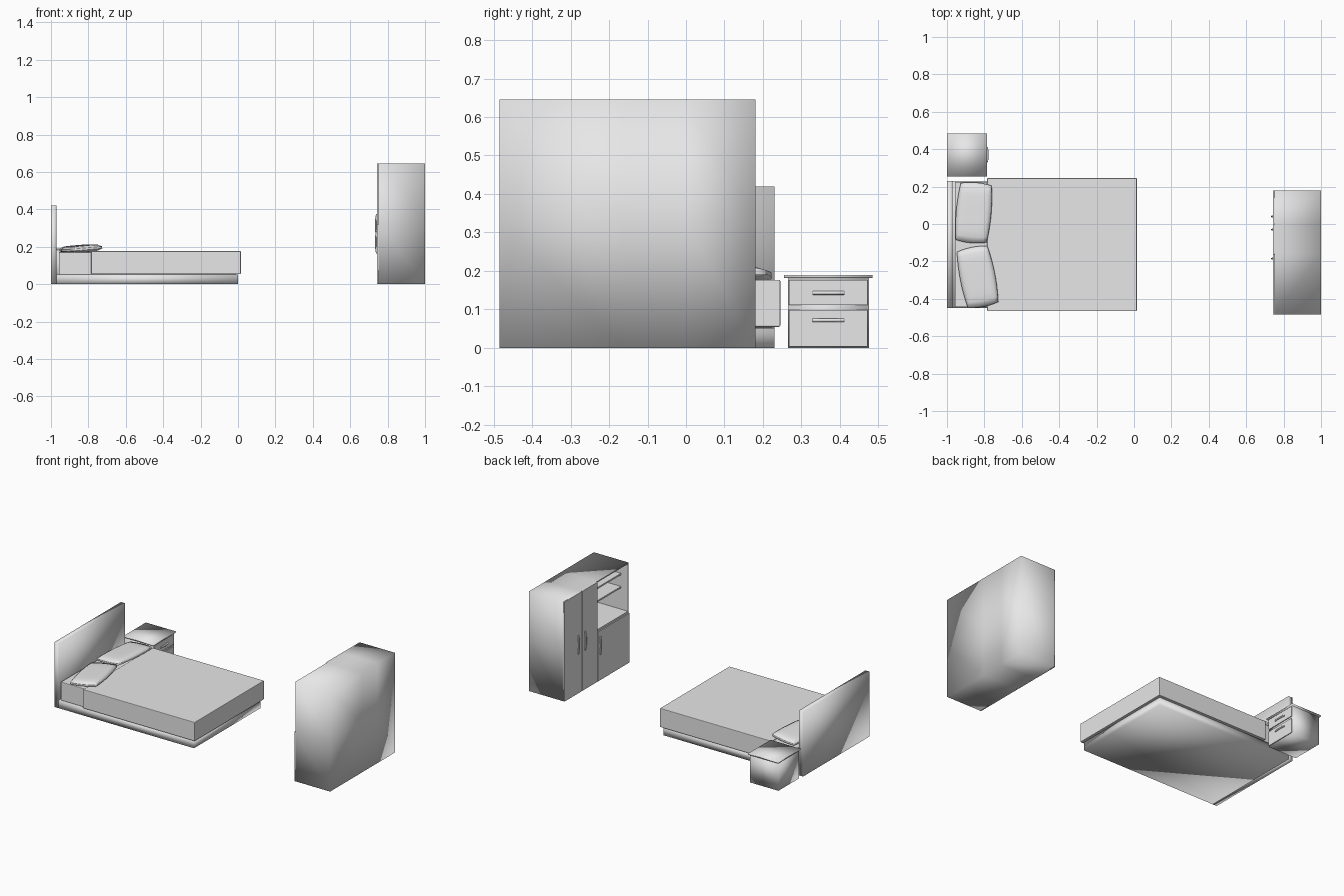
import bpy, bmesh, math
from mathutils import Vector, Matrix

if "Cube" in bpy.data.objects:
    bpy.data.objects.remove(bpy.data.objects["Cube"], do_unlink=True)

grey = bpy.data.materials.new("plain_grey")
grey.use_nodes = True
grey.diffuse_color = (0.8, 0.8, 0.8, 1)
grey.node_tree.nodes["Principled BSDF"].inputs["Base Color"].default_value = (0.8, 0.8, 0.8, 1)


def add_object(name, data):
    obj = bpy.data.objects.new(name, data)
    data.materials.append(grey)
    bpy.context.collection.objects.link(obj)
    return obj


def from_bmesh(name, bm, smooth=False):
    bmesh.ops.recalc_face_normals(bm, faces=bm.faces)
    for f in bm.faces:
        f.smooth = smooth
    mesh = bpy.data.meshes.new(name)
    bm.to_mesh(mesh)
    bm.free()
    return add_object(name, mesh)


def box_mesh(x, y, z):
    """Box mesh spanning three (low, high) ranges."""
    bm = bmesh.new()
    size = [b - a for a, b in (x, y, z)]
    mid = [(a + b) / 2 for a, b in (x, y, z)]
    bmesh.ops.create_cube(bm, size=1, matrix=Matrix.Translation(mid) @ Matrix.Diagonal(size + [1]))
    return bm


def box(name, x, y, z, smooth=False, bevel=0):
    obj = from_bmesh(name, box_mesh(x, y, z), smooth)
    if bevel:
        mod = obj.modifiers.new("soft_edges", "BEVEL")
        mod.width, mod.segments = bevel, 2
    return obj


def handle(name, centre, along, out, length, reach, radius):
    """Bowed pull handle: a round bar rising from the front and returning."""
    curve = bpy.data.curves.new(name, "CURVE")
    curve.dimensions = "3D"
    curve.bevel_depth, curve.bevel_resolution = radius, 2
    curve.use_fill_caps = True
    steps = 10
    spline = curve.splines.new("POLY")
    spline.points.add(steps)
    for i, p in enumerate(spline.points):
        t = 2 * i / steps - 1
        pos = Vector(centre) + Vector(along) * t * length / 2 + Vector(out) * reach * (1 - t ** 4)
        p.co = (*pos, 1)
    spline.use_smooth = True
    return add_object(name, curve)


# Bed: headboard, plinth, mattress and cover
box("headboard", (-1, -0.97), (-0.45, 0.23), (0, 0.42), smooth=True)
box("bed_base", (-0.97, 0), (-0.45, 0.23), (0, 0.052), smooth=True)
box("mattress", (-0.958, -0.01), (-0.445, 0.225), (0.052, 0.172), bevel=0.004)
box("bed_cover", (-0.785, 0.015), (-0.465, 0.245), (0.055, 0.177), bevel=0.003)


# Pillows: a subdivided block puffed in the middle and pinched at the rim
def pillow(name, centre, turn):
    bm = bmesh.new()
    bmesh.ops.create_cube(bm, size=2)
    bmesh.ops.subdivide_edges(bm, edges=bm.edges, cuts=9, use_grid_fill=True)
    for v in bm.verts:
        u, w, h = v.co
        puff = 0.3 + 0.7 * math.sqrt((1 - u ** 4) * (1 - w ** 4))
        v.co = (0.094 * u * (1 - 0.12 * w * w), 0.162 * w * (1 - 0.06 * u * u), 0.019 * h * puff)
    obj = from_bmesh(name, bm, True)
    obj.location = centre
    obj.rotation_euler = (0, math.radians(-5), math.radians(turn))


pillow("left_pillow", (-0.857, 0.06, 0.19), -5)
pillow("right_pillow", (-0.836, -0.283, 0.19), 11)

# Nightstand: body, top, two drawers with handles
box("nightstand_body", (-0.995, -0.793), (0.265, 0.475), (0, 0.182), smooth=True)
box("nightstand_top", (-1, -0.785), (0.255, 0.485), (0.182, 0.19), smooth=True)
for name, low, high, grip in (("lower", 0.004, 0.098, 0.072), ("upper", 0.112, 0.177, 0.143)):
    box(name + "_drawer", (-0.794, -0.788), (0.268, 0.472), (low, high))
    handle(name + "_drawer_handle", (-0.788, 0.37, grip), (0, 1, 0), (1, 0, 0), 0.08, 0.005, 0.005)

# Wardrobe carcass: block split on the front, with one hollowed shelf bay
front, split, middle, bay_floor = 0.751, -0.157, 0.0, 0.325
bm = box_mesh((front, 1), (-0.485, 0.18), (0, 0.645))
for point, normal in (((0, split, 0), (0, 1, 0)), ((0, middle, 0), (0, 1, 0)), ((0, 0, bay_floor), (0, 0, 1))):
    bmesh.ops.bisect_plane(bm, geom=bm.verts[:] + bm.edges[:] + bm.faces[:], plane_co=point, plane_no=normal)
bay = [f for f in bm.faces if f.normal.x < -0.9
       and f.calc_center_median().y < split and f.calc_center_median().z > bay_floor]
bmesh.ops.inset_region(bm, faces=bay, thickness=0.01)
pushed = bmesh.ops.extrude_face_region(bm, geom=bay)
bmesh.ops.translate(bm, vec=(0.235, 0, 0), verts=[g for g in pushed["geom"] if isinstance(g, bmesh.types.BMVert)])
bmesh.ops.delete(bm, geom=[f for f in bay if f.is_valid], context="FACES")
for e in bm.edges:
    if all(v.co.x < 0.99 for v in e.verts) or any(0.98 < v.co.x < 0.99 for v in e.verts):
        e.smooth = False
from_bmesh("wardrobe_carcass", bm, True)

# Shelves in the open bay
for name, z in (("lower_shelf", 0.47), ("upper_shelf", 0.555)):
    box(name, (0.80, 0.99), (-0.477, split - 0.005), (z, z + 0.01))

# Wardrobe doors and handles
doors = (("left_door", 0.003, 0.18, 0.645, 0.04, 0.315),
         ("centre_door", split, -0.002, 0.645, -0.03, 0.315),
         ("short_door", -0.485, split - 0.004, 0.32, -0.185, 0.225))
for name, y_low, y_high, top, grip_y, grip_z in doors:
    box(name, (0.744, front), (y_low, y_high), (0, top))
    handle(name + "_handle", (0.744, grip_y, grip_z), (0, 0, 1), (-1, 0, 0), 0.12, 0.006, 0.005)
